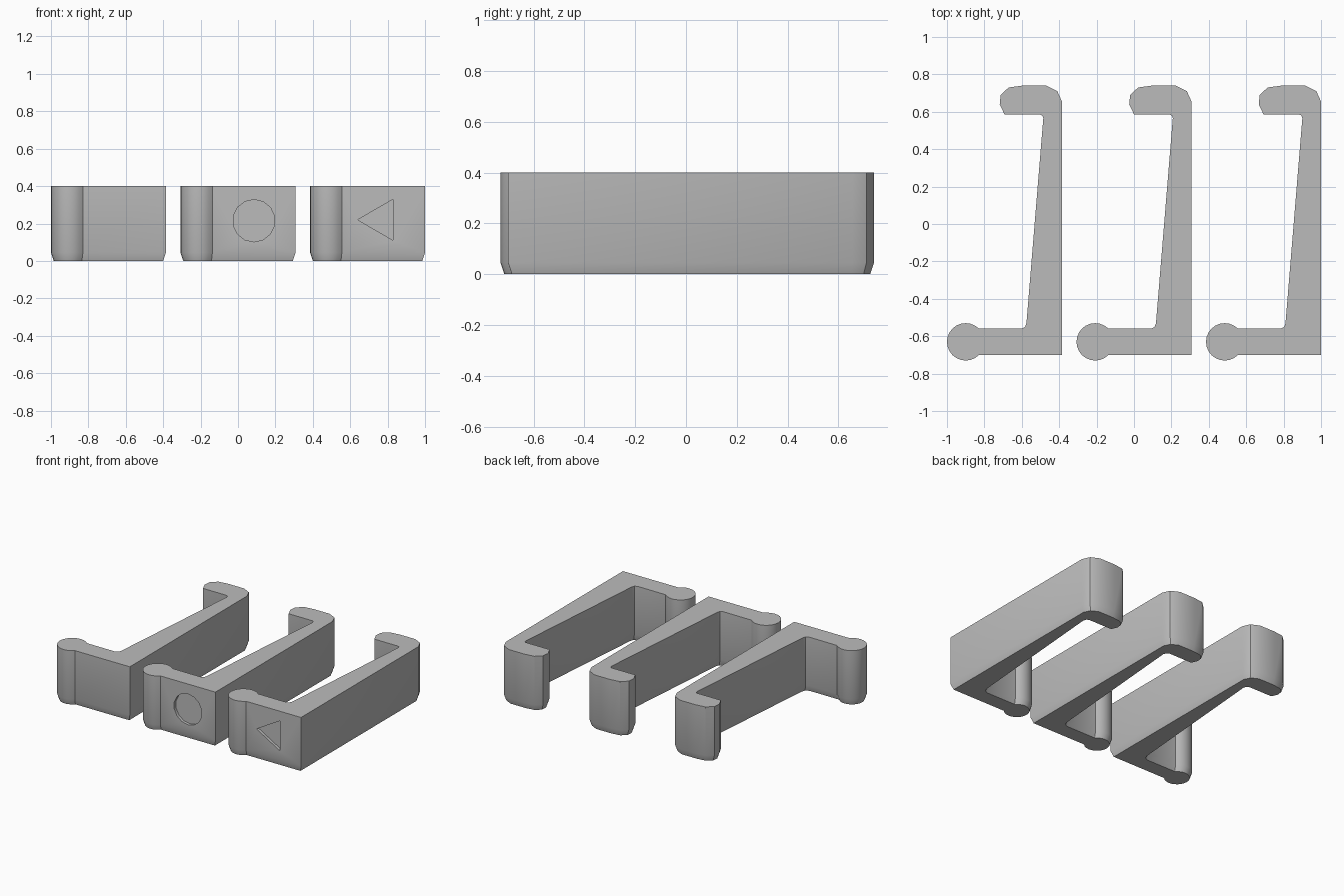
import bpy
import bmesh
import math
from mathutils import Vector

if "Cube" in bpy.data.objects:
    bpy.data.objects.remove(bpy.data.objects["Cube"], do_unlink=True)

HEIGHT = 0.4
CHAMFER_H, CHAMFER_IN = 0.045, 0.015

grey = bpy.data.materials.new("plain grey")
grey.use_nodes = True
grey.diffuse_color = (0.5, 0.5, 0.5, 1)
grey.node_tree.nodes["Principled BSDF"].inputs["Base Color"].default_value = (0.5, 0.5, 0.5, 1)


def hook_profile():
    """Plan outline, counterclockwise, with x measured from the outer side."""
    pts = [(0, -0.70), (0, 0.655), (-0.025, 0.71), (-0.085, 0.74), (-0.21, 0.74),
           (-0.285, 0.73), (-0.328, 0.69), (-0.333, 0.64), (-0.307, 0.585),
           (-0.117, 0.585), (-0.105, 0.58), (-0.1, 0.565),
           (-0.19, -0.53), (-0.197, -0.55), (-0.215, -0.56)]
    # round bead at the tip of the front arm
    steps = 18
    for i in range(steps + 1):
        a = math.radians(45 + 270 * i / steps)
        pts.append((-0.515 + 0.1 * math.cos(a), -0.63 + 0.1 * math.sin(a)))
    return [Vector(p) for p in pts]


def inset(pts, d):
    """Move every edge of the outline inwards by d."""
    out = []
    for i, p in enumerate(pts):
        e1 = (p - pts[i - 1]).normalized()
        e2 = (pts[(i + 1) % len(pts)] - p).normalized()
        n1, n2 = Vector((-e1.y, e1.x)), Vector((-e2.y, e2.x))
        out.append(p + (n1 + n2) * d / (1 + n1.dot(n2)))
    return out


def loft(name, rings):
    """Closed solid through matching rings of 3D points."""
    bm = bmesh.new()
    loops = [[bm.verts.new(p) for p in ring] for ring in rings]
    n = len(loops[0])
    for low, high in zip(loops, loops[1:]):
        for i in range(n):
            j = (i + 1) % n
            bm.faces.new((low[i], low[j], high[j], high[i]))
    bm.faces.new(loops[0][::-1])
    bm.faces.new(loops[-1])
    bmesh.ops.recalc_face_normals(bm, faces=bm.faces)
    mesh = bpy.data.meshes.new(name)
    bm.to_mesh(mesh)
    bm.free()
    mesh.materials.append(grey)
    obj = bpy.data.objects.new(name, mesh)
    bpy.context.collection.objects.link(obj)
    return obj


def make_hook(name, x):
    outline = hook_profile()
    levels = [(inset(outline, CHAMFER_IN), 0), (outline, CHAMFER_H), (outline, HEIGHT)]
    return loft(name, [[(p.x + x, p.y, z) for p in ring] for ring, z in levels])


def engrave(hook, name, shape):
    """Sink a flat symbol, given as x-z points, into the front face."""
    cutter = loft(name, [[(x, y, z) for x, z in shape] for y in (-0.8, -0.68)])
    cutter.hide_render = True
    cutter.hide_set(True)
    mod = hook.modifiers.new("engraving", "BOOLEAN")
    mod.operation = "DIFFERENCE"
    mod.solver = "EXACT"
    mod.object = cutter
    bpy.context.view_layer.objects.active = hook
    bpy.ops.object.modifier_apply(modifier=mod.name)
    bpy.data.objects.remove(cutter, do_unlink=True)


# three matching hooks side by side
plain = make_hook("plain_hook", -0.385)
round_marked = make_hook("circle_hook", 0.3075)
triangle_marked = make_hook("triangle_hook", 1.0)

# engraved symbols
circle = [(0.085 + 0.113 * math.cos(math.tau * (i + 0.5) / 14),
           0.215 + 0.113 * math.sin(math.tau * (i + 0.5) / 14)) for i in range(14)]
engrave(round_marked, "circle_cutter", circle)
engrave(triangle_marked, "triangle_cutter", [(0.64, 0.22), (0.83, 0.11), (0.83, 0.33)])

# soft rounded sides, crisp corners
for hook in (plain, round_marked, triangle_marked):
    bpy.ops.object.select_all(action="DESELECT")
    hook.select_set(True)
    bpy.context.view_layer.objects.active = hook
    bpy.ops.object.shade_smooth_by_angle(angle=math.radians(35))
